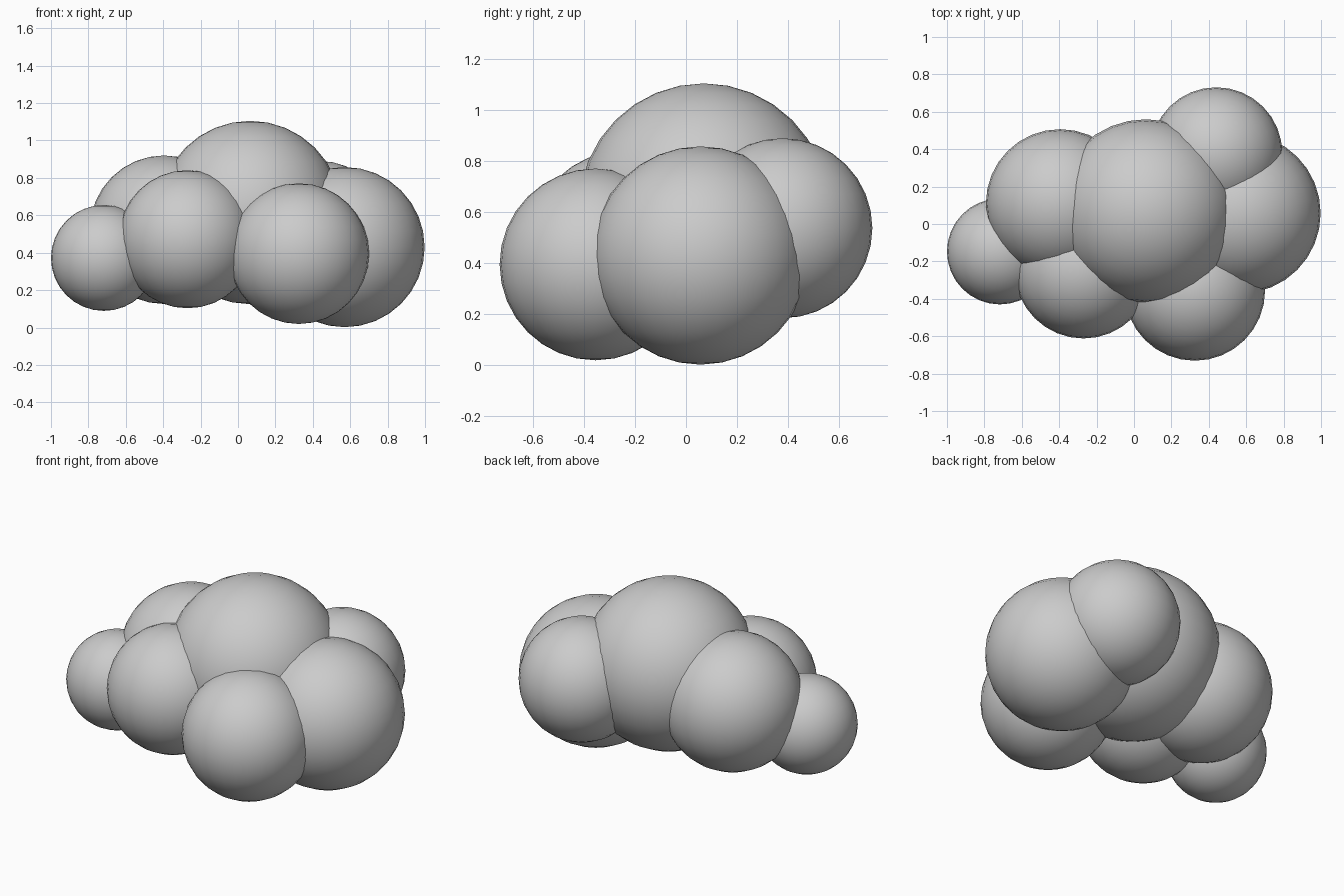
import bpy

if "Cube" in bpy.data.objects:
    bpy.data.objects.remove(bpy.data.objects["Cube"])

# Cloud puffs: name, centre, radius
PUFFS = [
    ("puff_main",        (0.065, 0.07, 0.615), 0.49),
    ("puff_right",       (0.57, 0.057, 0.43),  0.428),
    ("puff_front_right", (0.325, -0.355, 0.395), 0.376),
    ("puff_front_left",  (-0.27, -0.243, 0.472), 0.369),
    ("puff_far_left",    (-0.717, -0.147, 0.372), 0.283),
    ("puff_back_left",   (-0.395, 0.11, 0.523), 0.397),
    ("puff_back_right",  (0.44, 0.378, 0.537), 0.353),
]


def puff(name, centre, radius):
    bpy.ops.mesh.primitive_uv_sphere_add(
        segments=32, ring_count=16, radius=radius, location=centre)
    ob = bpy.context.object
    ob.name = name
    bpy.ops.object.shade_smooth()


# Overlapping round puffs make the cloud
for p in PUFFS:
    puff(*p)
